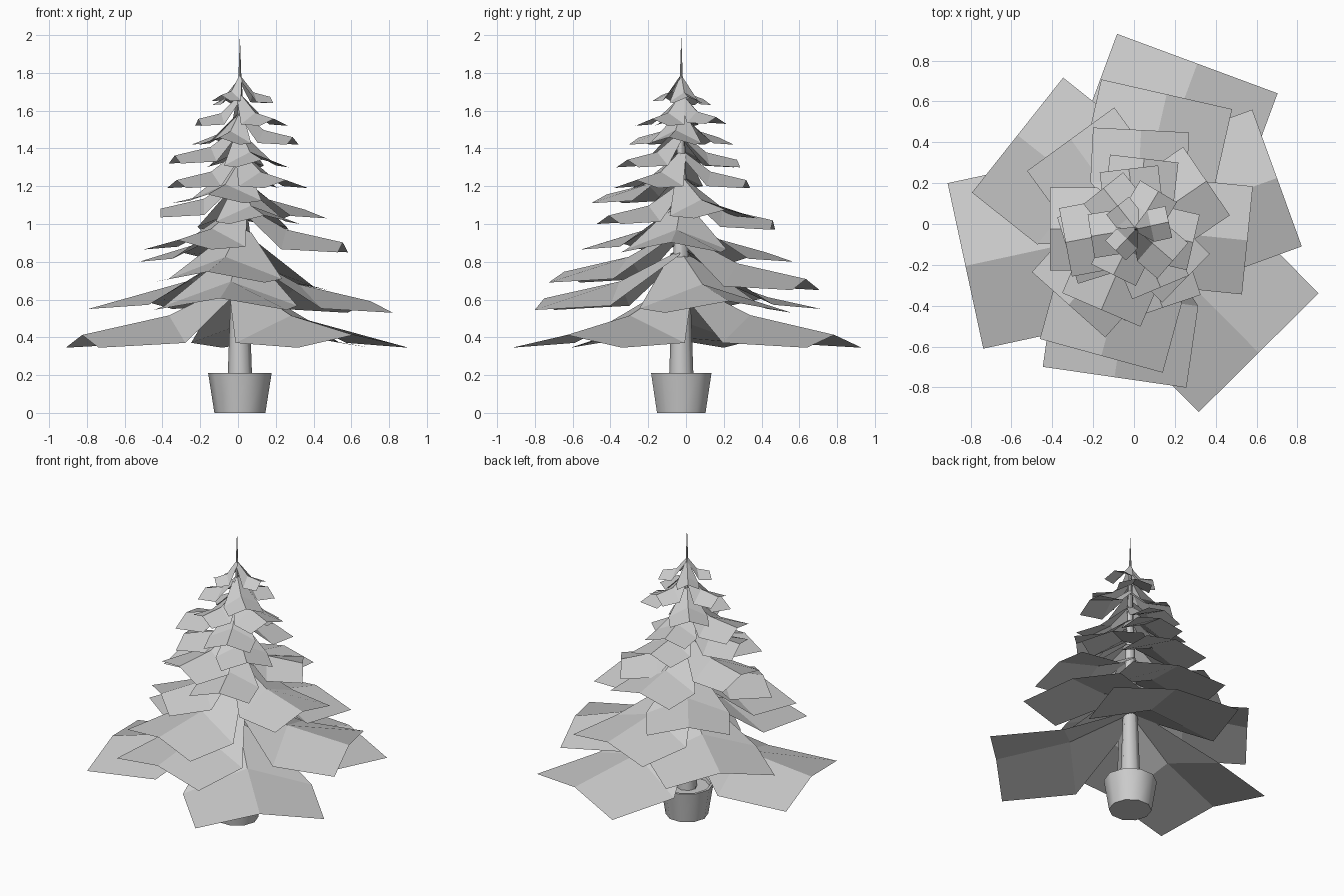
import bpy, bmesh, math
from mathutils import Vector

if "Cube" in bpy.data.objects:
    bpy.data.objects.remove(bpy.data.objects["Cube"])

CX, CY = 0.01, -0.025   # tree axis


def make(name, bm, smooth=False):
    me = bpy.data.meshes.new(name)
    bm.to_mesh(me)
    bm.free()
    ob = bpy.data.objects.new(name, me)
    bpy.context.collection.objects.link(ob)
    for p in me.polygons:
        p.use_smooth = smooth
    return ob


def lathe(name, profile, sides, phase=0.0):
    bm = bmesh.new()
    rings = []
    for r, z in profile:
        rings.append([bm.verts.new((CX + r * math.cos(phase + 2 * math.pi * i / sides),
                                    CY + r * math.sin(phase + 2 * math.pi * i / sides), z))
                      for i in range(sides)])
    for a, b in zip(rings, rings[1:]):
        for i in range(sides):
            j = (i + 1) % sides
            bm.faces.new((a[i], a[j], b[j], b[i]))
    bm.faces.new(rings[0][::-1])
    bm.faces.new(rings[-1])
    ob = make(name, bm)
    bpy.ops.object.select_all(action='DESELECT')
    ob.select_set(True)
    bpy.context.view_layer.objects.active = ob
    bpy.ops.object.shade_smooth_by_angle(angle=math.radians(50))
    return ob


def branch(name, mx, my, z):
    """Folded sheet: (mx, my) is the middle of the outer edge, z its corner height."""
    d = Vector((mx - CX, my - CY, 0))
    r = d.length
    d.normalize()
    s = Vector((-d.y, d.x, 0))
    # radial distance, half width, side height, ridge height
    rows = [(0.0, 0.10 * r, z + 0.07 + 0.30 * r, z + 0.10 + 0.30 * r),
            (0.45 * r, 0.485 * r, z + 0.03 * r, z + 0.03 + 0.165 * r),
            (r, 0.485 * r, z, z + 0.025 + 0.05 * r)]
    bm = bmesh.new()
    grid = []
    for rad, w, zs, zr in rows:
        c = Vector((CX, CY, 0)) + d * rad
        grid.append([bm.verts.new(c - s * w + Vector((0, 0, zs))),
                     bm.verts.new(c + Vector((0, 0, zr))),
                     bm.verts.new(c + s * w + Vector((0, 0, zs)))])
    for a, b in zip(grid, grid[1:]):
        for i in range(2):
            bm.faces.new((a[i], b[i], b[i + 1], a[i + 1]))
    make(name, bm)


# pot and trunk
lathe("pot", [(0.135, 0.0), (0.168, 0.21), (0.15, 0.21), (0.145, 0.19)], 10)
lathe("trunk", [(0.066, 0.15), (0.0005, 1.985)], 8)

# tiers of branches, bottom to top: outer edge middle x, y and corner height
tiers = [
    [(0.31, 0.785, 0.345), (0.61, -0.63, 0.345), (-0.825, -0.205, 0.345)],
    [(0.70, 0.225, 0.53), (-0.57, 0.435, 0.55), (-0.095, -0.75, 0.545)],
    [(0.16, 0.635, 0.65), (-0.16, -0.645, 0.69)],
    [(0.555, -0.08, 0.85), (-0.31, 0.415, 0.80), (-0.32, -0.395, 0.865)],
    [(0.035, 0.46, 0.97), (-0.41, -0.025, 1.035), (0.14, -0.41, 1.00)],
    [(0.355, 0.21, 1.03), (-0.16, -0.42, 1.11)],
    [(0.05, 0.32, 1.19), (-0.325, -0.13, 1.19), (0.255, -0.265, 1.19)],
    [(-0.025, 0.27, 1.30), (-0.335, -0.09, 1.32), (0.13, -0.31, 1.30)],
    [(0.29, -0.09, 1.42), (-0.15, 0.175, 1.42), (-0.10, -0.25, 1.42)],
    [(0.12, 0.16, 1.53), (-0.21, -0.06, 1.52), (0.19, -0.18, 1.52)],
    [(0.17, 0.01, 1.64), (-0.08, 0.09, 1.63), (-0.09, -0.13, 1.65)],
]
for t, tier in enumerate(tiers, 1):
    for b, (x, y, z) in enumerate(tier, 1):
        branch(f"branch_tier{t}_{b}", x, y, z)
